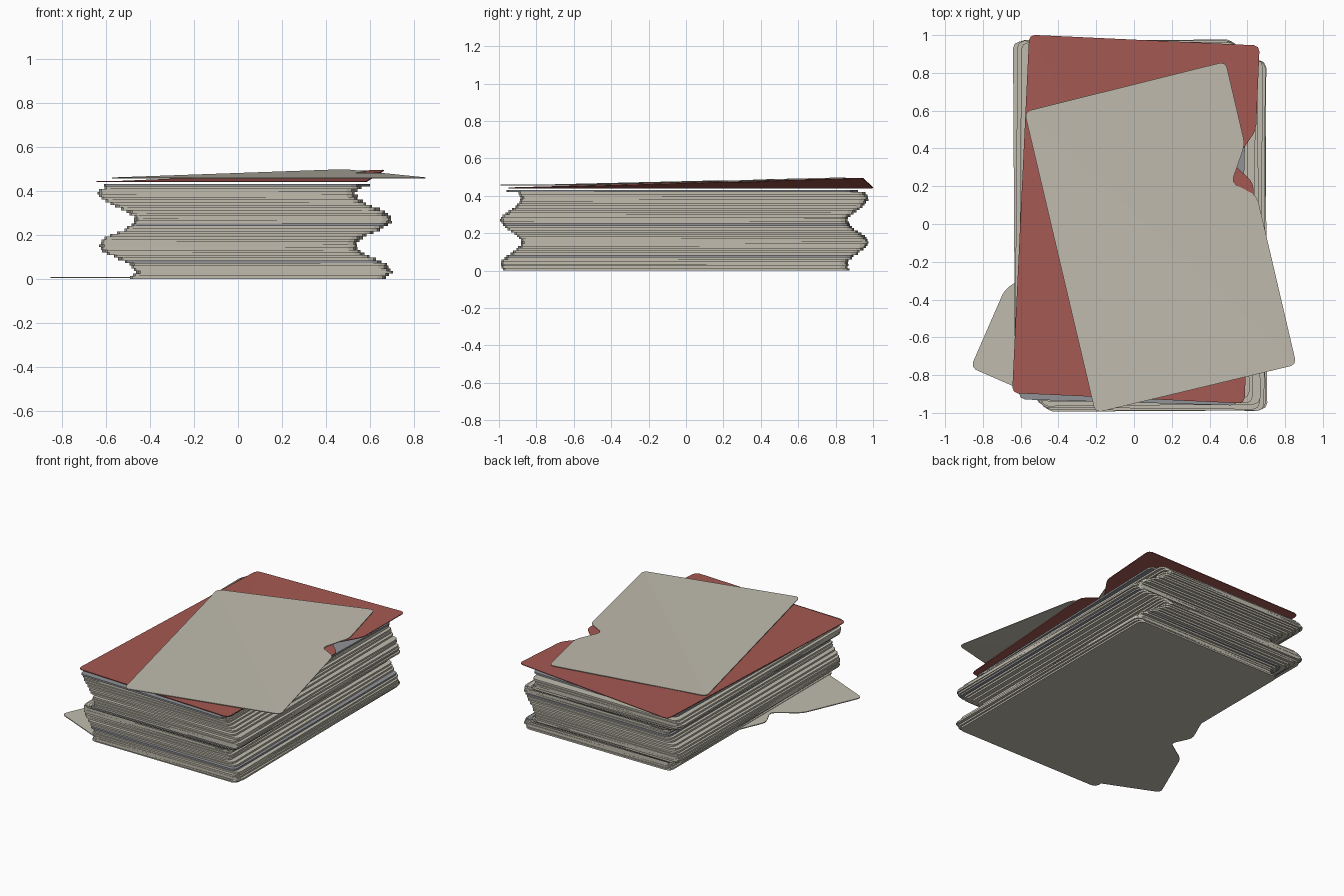
import bpy, bmesh, math, random
from mathutils import Vector, Matrix

random.seed(4)
cube = bpy.data.objects.get("Cube")
if cube:
    bpy.data.objects.remove(cube)


def material(name, rgb):
    mat = bpy.data.materials.new(name)
    mat.use_nodes = True
    colour = (*rgb, 1)
    mat.diffuse_color = colour
    mat.node_tree.nodes["Principled BSDF"].inputs["Base Color"].default_value = colour
    return mat


cream = material("cream_paper", (0.53, 0.50, 0.42))
grey = material("grey_paper", (0.28, 0.29, 0.31))
red = material("red_cover", (0.38, 0.10, 0.085))


def sheet(name, outline, z, thick, mat, corner=0.03, lift=0, fold=None):
    """Flat sheet with clipped corners; fold = (lifted corner, two hinge ends)."""
    bm = bmesh.new()
    bm.faces.new([bm.verts.new((p[0], p[1], 0)) for p in outline])
    bmesh.ops.bevel(bm, geom=bm.verts[:], offset=corner, segments=2,
                    profile=0.5, affect='VERTICES')
    if lift:
        top, a, b = fold
        hinge = b - a
        normal = Vector((-hinge.y, hinge.x, 0))
        bmesh.ops.bisect_plane(bm, geom=bm.verts[:] + bm.edges[:] + bm.faces[:],
                               plane_co=a.to_3d(), plane_no=normal)
        reach = (top - a).to_3d().dot(normal)
        for v in bm.verts:
            v.co.z = lift * max(0, (v.co - a.to_3d()).dot(normal) / reach)
    # Give the sheet its thickness
    ext = bmesh.ops.extrude_face_region(bm, geom=bm.faces[:], use_keep_orig=True)
    for v in ext["geom"]:
        if isinstance(v, bmesh.types.BMVert):
            v.co.z += thick
    bmesh.ops.recalc_face_normals(bm, faces=bm.faces[:])
    bmesh.ops.translate(bm, verts=bm.verts[:], vec=(0, 0, z))
    mesh = bpy.data.meshes.new(name)
    bm.to_mesh(mesh)
    bm.free()
    mesh.materials.append(mat)
    obj = bpy.data.objects.new(name, mesh)
    bpy.context.collection.objects.link(obj)
    return obj


def torn_sheet(name, corners, z, thick, mat, lift=0):
    """Sheet with a V-shaped tear on its first edge and its first corner raised."""
    c = [Vector(p) for p in corners]
    along = (c[1] - c[0]).normalized()
    inward = (c[3] - c[0]).normalized()
    tear = [c[0] + along * 0.45, c[0] + along * 0.63 + inward * 0.115,
            c[0] + along * 0.73]
    return sheet(name, [c[0], *tear, *c[1:]], z, thick, mat,
                 lift=lift, fold=(c[0], c[1], c[3]))


# Wavy pile of sheets
COUNT, STEP = 36, 0.012
half_w, half_d = 0.58, 0.925
for i in range(COUNT):
    z = i * STEP
    wave = math.cos(math.tau * (z - 0.028) / 0.235)
    cx = 0.033 + 0.083 * wave + random.uniform(-0.006, 0.006)
    cy = -0.008 - 0.055 * wave + random.uniform(-0.004, 0.004)
    turn = math.radians(random.uniform(-0.6, 0.6))
    is_grey = i in (6, 20, COUNT - 1)
    if i == COUNT - 1:
        cx, cy, turn = -0.005, -0.02, math.radians(-1.6)
    spin = Matrix.Rotation(turn, 2)
    pts = [spin @ Vector((sx * half_w, sy * half_d)) + Vector((cx, cy))
           for sx, sy in ((-1, -1), (1, -1), (1, 1), (-1, 1))]
    sheet(f"pile_sheet_{i + 1}", pts, z, STEP, grey if is_grey else cream, corner=0.035)

# Loose scrap poking out at the bottom
start, along, across = Vector((-0.865, -0.76)), Vector((0.40, 0.917)), Vector((0.917, -0.40))
torn_sheet("loose_scrap", [start, start + along, start + along + across * 0.5,
                           start + across * 0.5], 0.003, 0.006, cream)

# Red cover and torn top sheet, each with a raised back corner
torn_sheet("red_cover_sheet", [(0.665, 0.945), (0.585, -0.95), (-0.645, -0.895),
                               (-0.555, 1.002)], 0.440, 0.005, red, lift=0.052)
torn_sheet("torn_top_sheet", [(0.485, 0.86), (0.86, -0.745), (-0.205, -1.0),
                              (-0.58, 0.595)], 0.456, 0.005, cream, lift=0.038)
